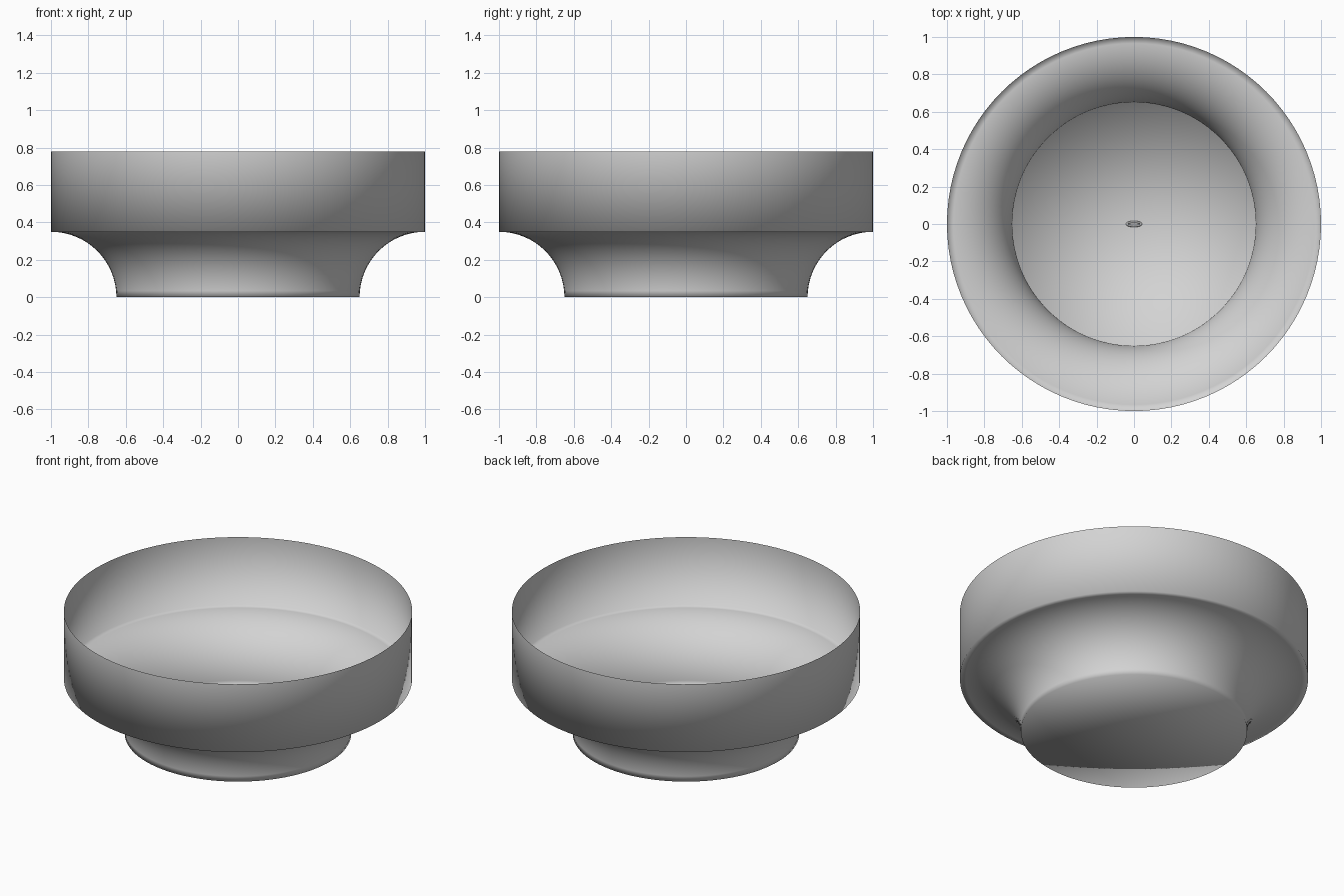
import bpy, bmesh, math

if "Cube" in bpy.data.objects:
    bpy.data.objects.remove(bpy.data.objects["Cube"])

SEGMENTS = 96
ARC_STEPS = 16
FOOT_R, COVE_R, RIM_Z = 0.65, 0.35, 0.78

grey = bpy.data.materials.new("light_grey")
grey.diffuse_color = (0.65, 0.65, 0.65, 1)
grey.use_nodes = True
grey.node_tree.nodes["Principled BSDF"].inputs["Base Color"].default_value = grey.diffuse_color


def finish(name, bm):
    """Turn a bmesh into a smooth grey object."""
    mesh = bpy.data.meshes.new(name)
    for face in bm.faces:
        face.smooth = True
    bm.to_mesh(mesh)
    bm.free()
    mesh.materials.append(grey)
    obj = bpy.data.objects.new(name, mesh)
    bpy.context.collection.objects.link(obj)
    return obj


def ring(bm, rx, ry, z, n):
    return [bm.verts.new((rx * math.cos(2 * math.pi * i / n),
                          ry * math.sin(2 * math.pi * i / n), z)) for i in range(n)]


# Thin open bowl: concave cove rising from the foot, then an upright wall
profile = []
for k in range(ARC_STEPS + 1):
    a = math.pi / 2 * k / ARC_STEPS
    profile.append((FOOT_R + COVE_R * (1 - math.cos(a)), COVE_R * math.sin(a)))
profile.append((1.0, RIM_Z))

bm = bmesh.new()
rings = [ring(bm, r, r, z, SEGMENTS) for r, z in profile]
for low, high in zip(rings, rings[1:]):
    for i in range(SEGMENTS):
        j = (i + 1) % SEGMENTS
        bm.faces.new((low[i], low[j], high[j], high[i]))

# Flat floor as a fan that closes the foot
centre = bm.verts.new((0, 0, 0))
for i in range(SEGMENTS):
    bm.faces.new((rings[0][(i + 1) % SEGMENTS], rings[0][i], centre))
finish("bowl", bm)

# Tiny oval link lying in the middle of the floor
bm = bmesh.new()
N, M = 32, 8
loops = []
for k in range(M):
    a = 2 * math.pi * k / M
    off = 0.006 * math.cos(a)
    loops.append(ring(bm, 0.038 + off, 0.011 + off, 0.008 + 0.006 * math.sin(a), N))
for k in range(M):
    low, high = loops[k], loops[(k + 1) % M]
    for i in range(N):
        j = (i + 1) % N
        bm.faces.new((low[i], low[j], high[j], high[i]))
finish("floor_link", bm)
